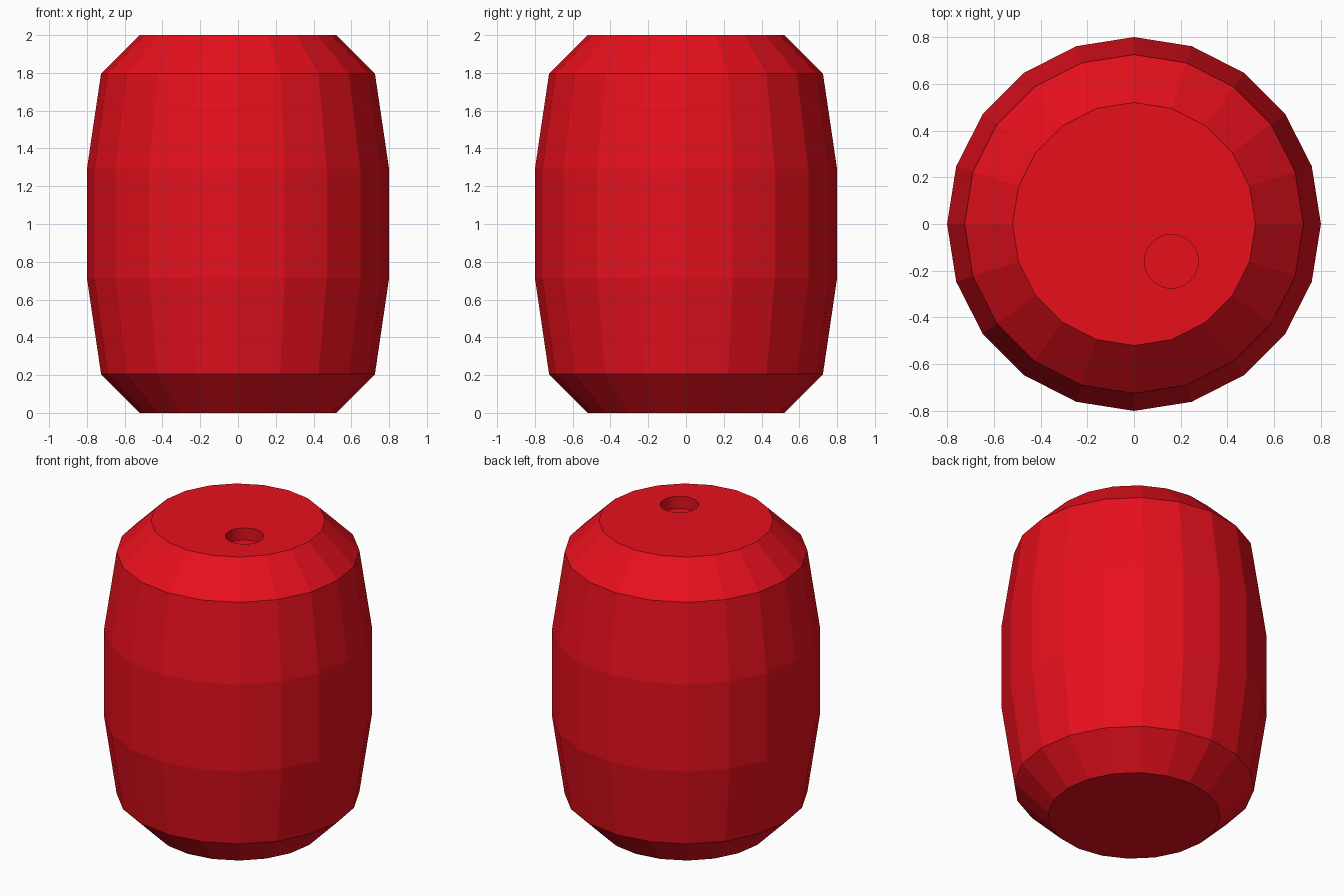
import bpy, bmesh
from math import cos, sin, tau

if "Cube" in bpy.data.objects:
    bpy.data.objects.remove(bpy.data.objects["Cube"])

SIDES = 20
PROFILE = [(0.52, 0), (0.725, 0.205), (0.8, 0.715), (0.8, 1.29), (0.725, 1.797), (0.52, 2)]


def turned(name, profile, sides, centre=(0, 0)):
    """Closed solid of revolution from (radius, z) points."""
    bm = bmesh.new()
    rings = [[bm.verts.new((centre[0] + r * cos(tau * i / sides),
                            centre[1] + r * sin(tau * i / sides), z))
              for i in range(sides)] for r, z in profile]
    for low, high in zip(rings, rings[1:]):
        for i in range(sides):
            j = (i + 1) % sides
            bm.faces.new((low[i], low[j], high[j], high[i]))
    bm.faces.new(rings[0][::-1])
    bm.faces.new(rings[-1])
    mesh = bpy.data.meshes.new(name)
    bm.to_mesh(mesh)
    bm.free()
    obj = bpy.data.objects.new(name, mesh)
    bpy.context.collection.objects.link(obj)
    return obj


# Faceted barrel body
barrel = turned("barrel", PROFILE, SIDES)
red = bpy.data.materials.new("red_paint")
red.diffuse_color = (0.8, 0.005, 0.012, 1)
red.use_nodes = True
red.node_tree.nodes["Principled BSDF"].inputs["Base Color"].default_value = red.diffuse_color
barrel.data.materials.append(red)

# Shallow round filler recess in the lid
cutter = turned("filler_hole_cutter", [(0.115, 1.92), (0.115, 2.1)], 32, (0.16, -0.16))
cutter.data.materials.append(red)
cutter.hide_render = True
cut = barrel.modifiers.new("filler_hole", 'BOOLEAN')
cut.operation = 'DIFFERENCE'
cut.solver = 'EXACT'
cut.object = cutter
bpy.context.view_layer.objects.active = barrel
bpy.ops.object.modifier_apply(modifier=cut.name)
bpy.data.objects.remove(cutter)
